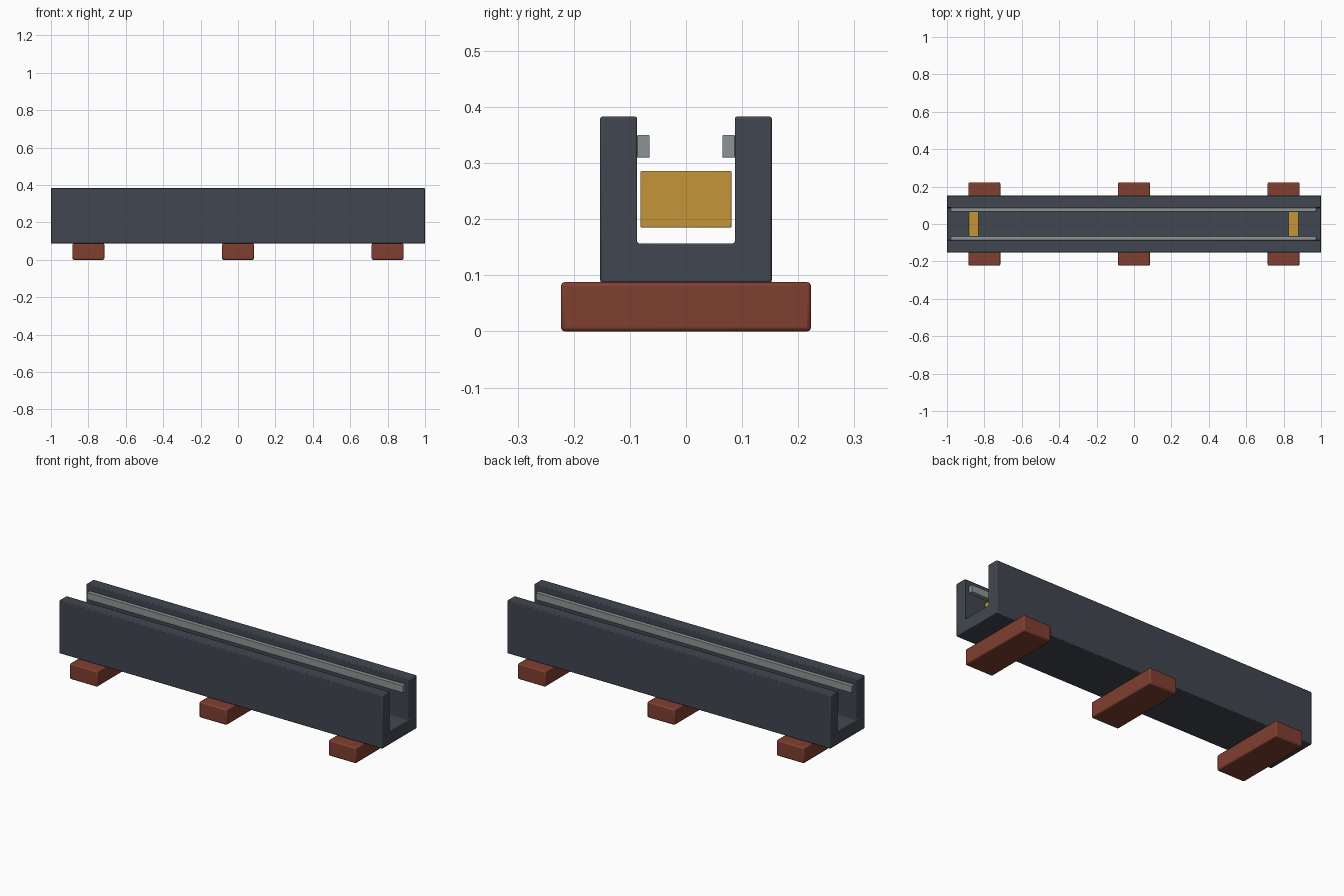
import bpy, bmesh, math

if "Cube" in bpy.data.objects:
    bpy.data.objects.remove(bpy.data.objects["Cube"])


def material(name, rgb):
    m = bpy.data.materials.new(name)
    m.diffuse_color = (*rgb, 1)
    m.use_nodes = True
    m.node_tree.nodes["Principled BSDF"].inputs["Base Color"].default_value = m.diffuse_color
    return m


slate = material("slate_steel", (0.053, 0.062, 0.08))
red = material("brick_red", (0.215, 0.05, 0.03))
gold = material("ochre_yellow", (0.54, 0.30, 0.04))
grey = material("rail_grey", (0.27, 0.30, 0.31))


def finish(obj, mat, bevel):
    obj.data.materials.append(mat)
    if bevel:
        mod = obj.modifiers.new("soft_edges", 'BEVEL')
        mod.width = bevel
        mod.segments = 2
        mod.limit_method = 'ANGLE'
    bpy.ops.object.select_all(action='DESELECT')
    obj.select_set(True)
    bpy.context.view_layer.objects.active = obj
    bpy.ops.object.shade_smooth_by_angle(angle=math.radians(40))


def prism(name, profile, x0, x1, mat, bevel=0.0):
    """Extrude a (y, z) profile along x."""
    bm = bmesh.new()
    face = bm.faces.new([bm.verts.new((x0, y, z)) for y, z in profile])
    ext = bmesh.ops.extrude_face_region(bm, geom=[face])
    moved = [v for v in ext["geom"] if isinstance(v, bmesh.types.BMVert)]
    bmesh.ops.translate(bm, verts=moved, vec=(x1 - x0, 0, 0))
    bmesh.ops.recalc_face_normals(bm, faces=bm.faces)
    mesh = bpy.data.meshes.new(name)
    bm.to_mesh(mesh)
    bm.free()
    obj = bpy.data.objects.new(name, mesh)
    bpy.context.collection.objects.link(obj)
    finish(obj, mat, bevel)
    return obj


def box(name, x, y, z, mat, bevel=0.0):
    return prism(name, [(y[0], z[0]), (y[1], z[0]), (y[1], z[1]), (y[0], z[1])],
                 x[0], x[1], mat, bevel)


# U-shaped channel: two walls and a floor
outer, inner = 0.153, 0.087
bottom, floor, top = 0.087, 0.157, 0.383
prism("channel", [(-outer, bottom), (outer, bottom), (outer, top), (inner, top),
                  (inner, floor), (-inner, floor), (-inner, top), (-outer, top)],
      -1, 1, slate, 0.004)

# Guide rails along the inside of each wall
for side, s in (("front", -1), ("back", 1)):
    box(side + "_rail", (-0.98, 0.975), sorted((s * 0.065, s * 0.0875)),
        (0.31, 0.35), grey, 0.0015)

# Stop blocks near each end
for name, x in (("left_stop", -0.857), ("right_stop", 0.853)):
    box(name, (x - 0.027, x + 0.027), (-0.081, 0.081), (0.185, 0.286), gold, 0.002)

# Sleepers underneath
for name, x in (("left_sleeper", -0.8), ("middle_sleeper", 0), ("right_sleeper", 0.8)):
    box(name, (x - 0.085, x + 0.085), (-0.223, 0.223), (0, 0.088), red, 0.007)
